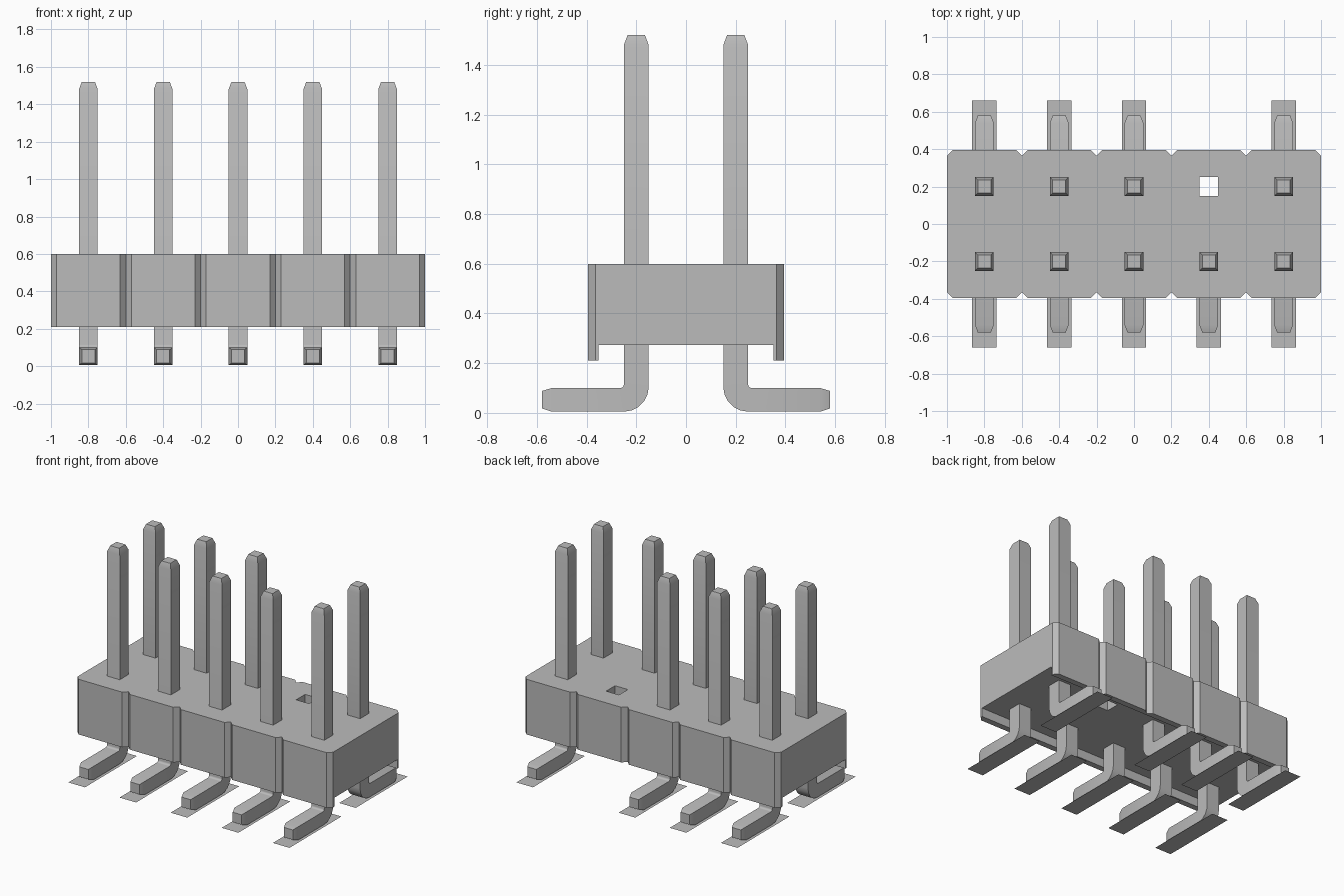
import bpy, bmesh
from math import sin, cos, pi, radians

if "Cube" in bpy.data.objects:
    bpy.data.objects.remove(bpy.data.objects["Cube"])

grey = bpy.data.materials.new("plain_grey")
grey.use_nodes = True
colour = (0.5, 0.5, 0.5, 1)
grey.diffuse_color = colour
grey.node_tree.nodes["Principled BSDF"].inputs["Base Color"].default_value = colour

PITCH = 0.4
HALF = 0.05          # half thickness of a pin
ROW = 0.2            # distance of each pin row from the middle
DEPTH, NOTCH = 0.395, 0.03


def finish(name, bm):
    bmesh.ops.recalc_face_normals(bm, faces=bm.faces)
    mesh = bpy.data.meshes.new(name)
    bm.to_mesh(mesh)
    bm.free()
    mesh.materials.append(grey)
    obj = bpy.data.objects.new(name, mesh)
    bpy.context.collection.objects.link(obj)
    return obj


def box(name, x, y, z):
    bm = bmesh.new()
    bmesh.ops.create_cube(bm, size=1)
    for v in bm.verts:
        v.co = [lo + (c + 0.5) * (hi - lo) for c, (lo, hi) in zip(v.co, (x, y, z))]
    return finish(name, bm)


def cut(target, cutter):
    mod = target.modifiers.new("cut", 'BOOLEAN')
    mod.operation, mod.solver, mod.object = 'DIFFERENCE', 'EXACT', cutter
    bpy.context.view_layer.objects.active = target
    bpy.ops.object.modifier_apply(modifier=mod.name)
    bpy.data.objects.remove(cutter)


# Housing: outline with chamfered corners and V notches between cells
edge = [(-1, DEPTH - NOTCH)]
for i in range(5):
    x = (i - 2) * PITCH
    edge += [(x - ROW + NOTCH, DEPTH), (x + ROW - NOTCH, DEPTH), (x + ROW, DEPTH - NOTCH)]
outline = edge + [(-x, -y) for x, y in edge]
bm = bmesh.new()
base = bm.faces.new([bm.verts.new((x, y, 0.21)) for x, y in outline])
top = bmesh.ops.extrude_face_region(bm, geom=[base])["geom"]
for v in top:
    if isinstance(v, bmesh.types.BMVert):
        v.co.z = 0.6
housing = finish("housing", bm)
# Channel under the housing, and the empty pin hole
cut(housing, box("channel_cutter", (-1.2, 1.2), (-0.352, 0.352), (0, 0.273)))
cut(housing, box("hole_cutter", (PITCH - HALF, PITCH + HALF),
                 (ROW - HALF, ROW + HALF), (0, 1)))


def bend(y, z, r, t):
    return y - r * cos(t), z - r * sin(t)


# Pin side profile: outer point, inner point and half width at each station
stations = [((0.165, 1.52), (0.235, 1.52), 0.035),
            ((0.15, 1.48), (0.25, 1.48), HALF)]
for k in range(6):
    t = k / 5 * pi / 2
    stations.append((bend(0.25, 0.105, 0.1, t), bend(0.265, 0.115, 0.015, t), HALF))
stations += [((0.54, 0.005), (0.54, 0.1), HALF),
             ((0.58, 0.018), (0.58, 0.088), 0.035)]


def pin(name, x, side):
    bm = bmesh.new()
    rings = []
    for outer, inner, w in stations:
        corners = [(-w, outer), (w, outer), (w, inner), (-w, inner)]
        rings.append([bm.verts.new((x + dx, side * p[0], p[1])) for dx, p in corners])
    for a, b in zip(rings, rings[1:]):
        for j in range(4):
            k = (j + 1) % 4
            bm.faces.new((a[j], a[k], b[k], b[j]))
    bm.faces.new(rings[0])
    bm.faces.new(rings[-1])
    return finish(name, bm)


def pad(name, x, side):
    bm = bmesh.new()
    ys = sorted((side * 0.08, side * 0.66))
    bm.faces.new([bm.verts.new((x + dx, y, 0)) for dx, y in
                  ((-0.065, ys[0]), (0.065, ys[0]), (0.065, ys[1]), (-0.065, ys[1]))])
    return finish(name, bm)


# Two rows of pins and solder pads, one back position left empty
for side, row in ((-1, "front"), (1, "back")):
    for i in range(5):
        if side == 1 and i == 3:
            continue
        x = (i - 2) * PITCH
        obj = pin(f"{row}_pin_{i + 1}", x, side)
        bpy.ops.object.select_all(action='DESELECT')
        obj.select_set(True)
        bpy.context.view_layer.objects.active = obj
        bpy.ops.object.shade_smooth_by_angle(angle=radians(30))
        pad(f"{row}_solder_pad_{i + 1}", x, side)
